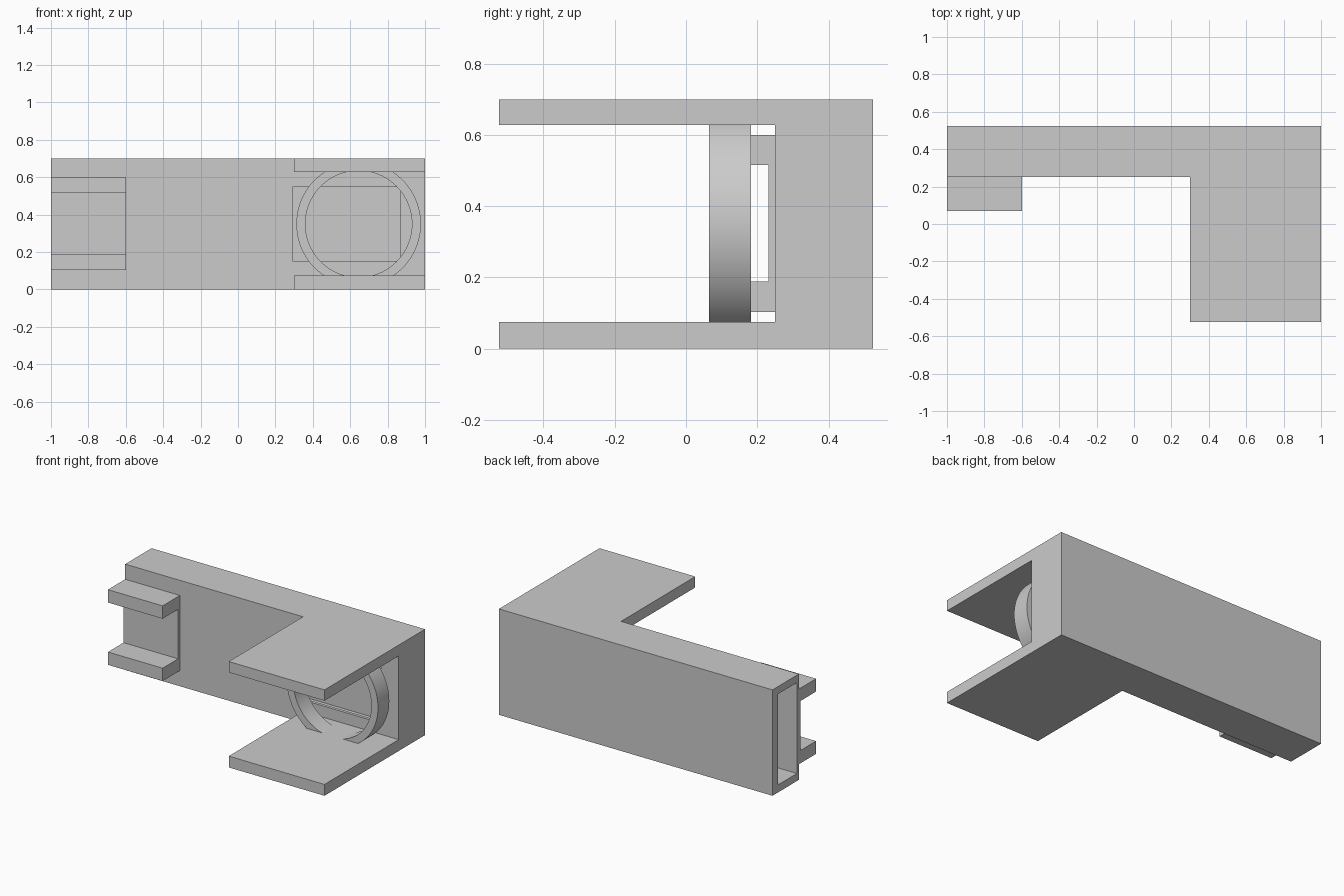
import bpy
import bmesh
from math import radians

default = bpy.data.objects.get("Cube")
if default:
    bpy.data.objects.remove(default, do_unlink=True)

grey = bpy.data.materials.new("light grey")
grey.use_nodes = True
colour = (0.6, 0.6, 0.6, 1)
grey.diffuse_color = colour
grey.node_tree.nodes["Principled BSDF"].inputs["Base Color"].default_value = colour


def prism(name, outline, z0, z1):
    """Extrude an x-y outline from z0 to z1."""
    bm = bmesh.new()
    base = bm.faces.new([bm.verts.new((x, y, z0)) for x, y in outline])
    top = bmesh.ops.extrude_face_region(bm, geom=[base])["geom"]
    bmesh.ops.translate(bm, vec=(0, 0, z1 - z0),
                        verts=[v for v in top if isinstance(v, bmesh.types.BMVert)])
    bmesh.ops.recalc_face_normals(bm, faces=bm.faces)
    mesh = bpy.data.meshes.new(name)
    bm.to_mesh(mesh)
    bm.free()
    mesh.materials.append(grey)
    ob = bpy.data.objects.new(name, mesh)
    bpy.context.collection.objects.link(ob)
    return ob


def box(name, x, y, z):
    return prism(name, [(x[0], y[0]), (x[1], y[0]), (x[1], y[1]), (x[0], y[1])], *z)


def cylinder(name, radius, y, centre):
    bpy.ops.mesh.primitive_cylinder_add(
        vertices=96, radius=radius, depth=y[1] - y[0],
        location=(centre[0], sum(y) / 2, centre[1]), rotation=(radians(90), 0, 0))
    ob = bpy.context.object
    ob.name = name
    ob.data.materials.append(grey)
    return ob


def cut(ob, tool, operation="DIFFERENCE"):
    """Apply a boolean and discard its tool."""
    mod = ob.modifiers.new("cut", "BOOLEAN")
    mod.operation = operation
    mod.solver = "EXACT"
    mod.object = tool
    bpy.ops.object.select_all(action="DESELECT")
    bpy.context.view_layer.objects.active = ob
    ob.select_set(True)
    bpy.ops.object.modifier_apply(modifier=mod.name)
    bpy.data.objects.remove(tool, do_unlink=True)


height, front, back, wall = 0.7, -0.525, 0.525, 0.25
slot = (0.075, 0.628)       # gap between the two arms

# L-shaped body: slotted into two arms, hollow from the end, with a window
body = prism("body", [(-1, wall), (0.3, wall), (0.3, front), (1, front),
                      (1, back), (-1, back)], 0, height)
cut(body, box("arm_slot_cutter", (0.1, 1.2), (front - 0.1, wall), slot))
cut(body, box("cavity_cutter", (-1.1, 0.9), (0.27, 0.465), (0.05, 0.65)))
cut(body, box("window_cutter", (0.295, 0.87), (0.2, 0.35), (0.15, 0.55)))

# Ring held between the arms, trimmed flat where it meets them
ring_y, centre = (0.065, 0.183), (0.645, 0.35)
ring = cylinder("ring", 0.333, ring_y, centre)
cut(ring, cylinder("ring_bore_cutter", 0.285, (0, 0.25), centre))
cut(ring, box("ring_trim", (0, 1.2), (0, 0.25), slot), "INTERSECT")
bpy.ops.object.shade_smooth_by_angle(angle=radians(30))

# Channel clip on the front face at the open end
clip_x = (-1, -0.6)
box("clip_plate", clip_x, (0.232, wall), (0.188, 0.515))
for name, z in (("lower", (0.103, 0.188)), ("upper", (0.515, 0.6))):
    box("clip_lip_" + name, clip_x, (0.07, wall), z)
